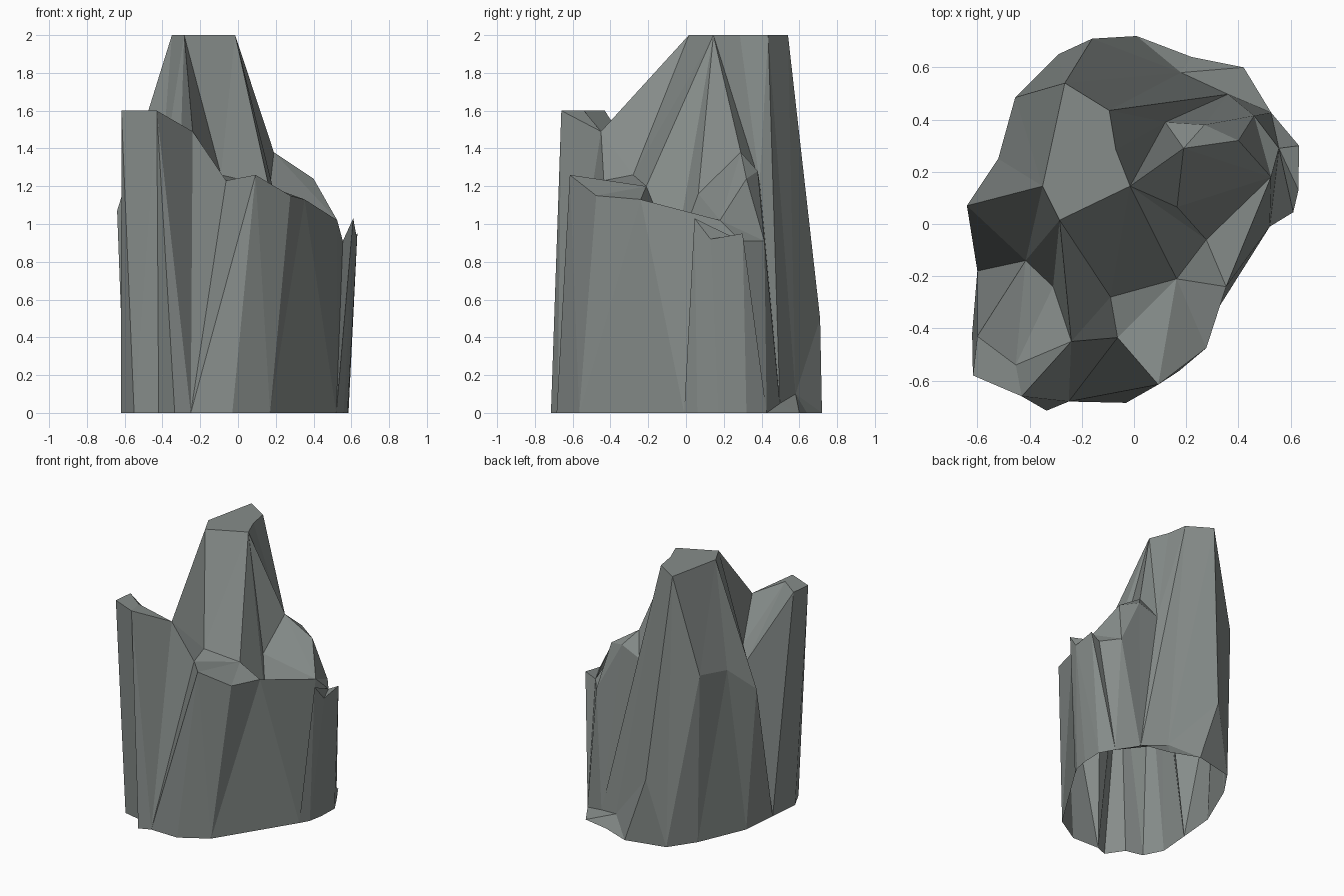
import bpy, bmesh

if "Cube" in bpy.data.objects:
    bpy.data.objects.remove(bpy.data.objects["Cube"])

stone = bpy.data.materials.new("grey_green_stone")
stone.diffuse_color = (0.24, 0.265, 0.255, 1)
stone.use_nodes = True
stone.node_tree.nodes["Principled BSDF"].inputs["Base Color"].default_value = stone.diffuse_color

P = {}  # named corner points, shared by neighbouring rocks so the seams close

# Spire: flat summit, shoulders, foot
P.update(
    E=(-.285, .015, 2), N=(-.015, .145, 2), O=(-.07, .285, 2),
    P=(-.095, .435, 2), Q=(-.265, .54, 2), B=(-.35, .145, 2),
    A=(-.64, .07, 1.07), S=(-.52, .25, 1.25), R=(-.455, .485, 1.28),
    U=(-.16, .71, .5), X=(.18, .58, .1), Z=(.36, .497, .05),
    T=(-.29, .65, 0), V=(.01, .72, 0), W=(.22, .64, 0), Y=(.42, .6, 0),
    Rb=(-.42, .46, 0), Ab=(-.575, .1, 0))

# Left column: flat top, and the clefts on both sides of it
P.update(
    o=(-.60, -.43, 1.6), q=(-.617, -.58, 1.6), r=(-.43, -.66, 1.6),
    p=(-.453, -.54, 1.6), G=(-.24, -.45, 1.49), F=(-.31, -.24, 1.2),
    C=(-.415, -.14, 1.15), D=(-.60, -.18, 0), Qa=(-.62, -.42, 0),
    Qb=(-.55, -.56, 0), Kc=(-.42, -.59, 0),
    s=(-.335, -.715, 0), t=(-.25, -.68, 0))

# Front ledge: rim, inner line, foot
P.update(
    I=(-.063, -.435, 1.23), J=(.093, -.615, 1.26), n=(.277, -.475, 1.15),
    M=(.353, -.24, 1.13), H=(-.09, -.28, 1.26), K=(.163, -.21, 1.2),
    L=(.277, -.06, .82), u=(-.03, -.685, 0), v=(.17, -.565, 0),
    m=(.52, -.01, 0))

# Right rock and the thin slab outside it
P.update(
    c=(.12, .39, 1.22), d=(.27, .38, 1.28), e=(.19, .29, 1.38),
    f=(.40, .32, 1.24), b=(.46, .415, .91), g=(.525, .18, 1.02),
    h=(.165, .065, 1.16), i=(.555, .29, .91), a=(.525, .427, 0),
    j=(.632, .30, .95), k=(.63, .13, .92), l=(.61, .045, 1.03),
    lb=(.56, .06, 0), kb=(.58, .17, 0), jb=(.585, .32, 0))


def band(lower, upper):
    """Wall between two point rows; a repeated name gives a triangle."""
    lo, up = lower.split(), upper.split()
    return [(lo[x], lo[x + 1], up[x + 1], up[x]) for x in range(len(lo) - 1)]


def fan(hub, rim):
    """Triangles from a hub to each step of a rim."""
    ring = rim.split()
    return [(hub, x, y) for x, y in zip(ring, ring[1:])]


def rock(name, *patches):
    bm = bmesh.new()
    verts = {}
    for names in (face for patch in patches for face in patch):
        corners = list(dict.fromkeys(names))
        if len(corners) < 3:
            continue
        for key in corners:
            if key not in verts:
                verts[key] = bm.verts.new(P[key])
        bm.faces.new([verts[key] for key in corners])
    bmesh.ops.triangulate(bm, faces=[x for x in bm.faces if len(x.verts) > 3])
    mesh = bpy.data.meshes.new(name)
    bm.to_mesh(mesh)
    bm.free()
    mesh.materials.append(stone)
    bpy.context.collection.objects.link(bpy.data.objects.new(name, mesh))


# Tall spire: summit, slopes, back and left foot
rock("spire",
     [tuple("ENOPQB")],
     band("A C C F G H H K L h e c c c Z X X U T R R S A",
          "B B E E E E N N N N N N O P P P Q Q Q Q B B B"),
     band("Z Y W V V T Rb Rb Ab Ab D D",
          "Z X X X U T R S S A A C"))

# Square-topped column at the front left
rock("left_column",
     fan("p", "o q r G F C o"),
     band("D D Qa Qb Kc s t t",
          "C o q q r r r G"))

# Broad ledge at the front
rock("front_ledge",
     band("t t t u v v v m m m",
          "G I J J J n M M g i"),
     band("G I I J n M M g g",
          "H H K K K K L L h"))

# Peaked rock on the right
rock("right_rock",
     fan("e", "h g f d c"),
     fan("f", "g b d"),
     band("g i a Z Z Z", "b b b b d c"),
     fan("Z", "a Y"))

# Thin slab on the far right, split from the ledge by a cleft
rock("right_slab",
     fan("k", "j i l"),
     band("m m lb kb jb a a",
          "i l l k j j i"))
